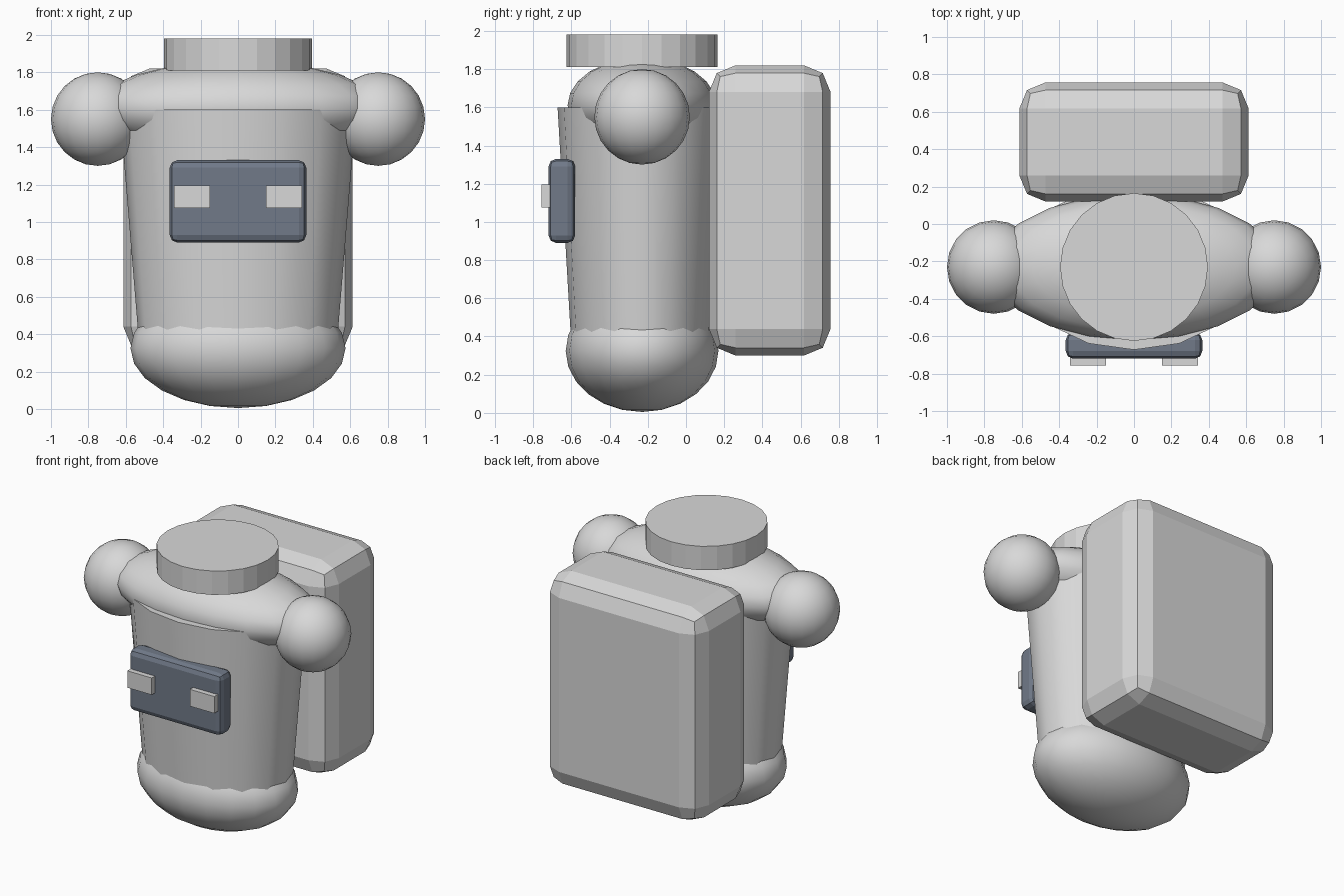
import bpy
import math

cube = bpy.data.objects.get("Cube")
if cube:
    bpy.data.objects.remove(cube, do_unlink=True)


def material(name, rgb):
    m = bpy.data.materials.new(name)
    m.use_nodes = True
    m.diffuse_color = (*rgb, 1)
    m.node_tree.nodes["Principled BSDF"].inputs["Base Color"].default_value = (*rgb, 1)
    return m


GREY = material("light_grey", (0.69, 0.69, 0.69))
SLATE = material("slate_blue", (0.165, 0.195, 0.25))
BODY_Y = -0.23  # depth of the body's centre line


def finish(name, mat):
    obj = bpy.context.object
    obj.name = name
    obj.data.name = name
    obj.data.materials.append(mat)
    return obj


def apply_scale(obj, scale):
    obj.scale = scale
    bpy.ops.object.transform_apply(location=False, rotation=False, scale=True)


def ellipsoid(name, loc, radii, segments=20, rings=12):
    bpy.ops.mesh.primitive_uv_sphere_add(segments=segments, ring_count=rings, radius=1, location=loc)
    obj = finish(name, GREY)
    apply_scale(obj, radii)
    bpy.ops.object.shade_smooth()
    return obj


def box(name, low, high, mat, bevel=0):
    centre = [(a + b) / 2 for a, b in zip(low, high)]
    bpy.ops.mesh.primitive_cube_add(size=1, location=centre)
    obj = finish(name, mat)
    apply_scale(obj, [b - a for a, b in zip(low, high)])
    if bevel:
        mod = obj.modifiers.new("rounded_edges", "BEVEL")
        mod.width = bevel
        mod.segments = 2
    return obj


# Body: rounded hips, tapered torso, wide shoulders
ellipsoid("hips", (0, BODY_Y, 0.325), (0.575, 0.4, 0.32))
ellipsoid("shoulders", (0, BODY_Y, 1.61), (0.77, 0.39, 0.25))

bpy.ops.mesh.primitive_cone_add(vertices=16, radius1=0.525, radius2=0.632, depth=1.3,
                                location=(0, BODY_Y, 0.95))
torso = finish("torso", GREY)
apply_scale(torso, (1, 0.7, 1))
bpy.ops.object.shade_smooth_by_angle(angle=math.radians(35))

# Neck ring
bpy.ops.mesh.primitive_cylinder_add(vertices=24, radius=0.395, depth=0.17,
                                    location=(0, BODY_Y, 1.895))
finish("neck_ring", GREY)

# Backpack and chest panel
box("backpack", (-0.613, 0.12, 0.3), (0.613, 0.757, 1.82), GREY, 0.14)
box("chest_panel", (-0.365, -0.72, 0.89), (0.365, -0.58, 1.33), SLATE, 0.04)

# Paired arm balls and panel buttons
for side, s in (("left", 1), ("right", -1)):
    ellipsoid(side + "_arm_ball", (s * 0.75, BODY_Y, 1.55), (0.25, 0.25, 0.25))
    xs = sorted((s * 0.15, s * 0.343))
    box(side + "_button", (xs[0], -0.757, 1.075), (xs[1], -0.68, 1.195), GREY)
